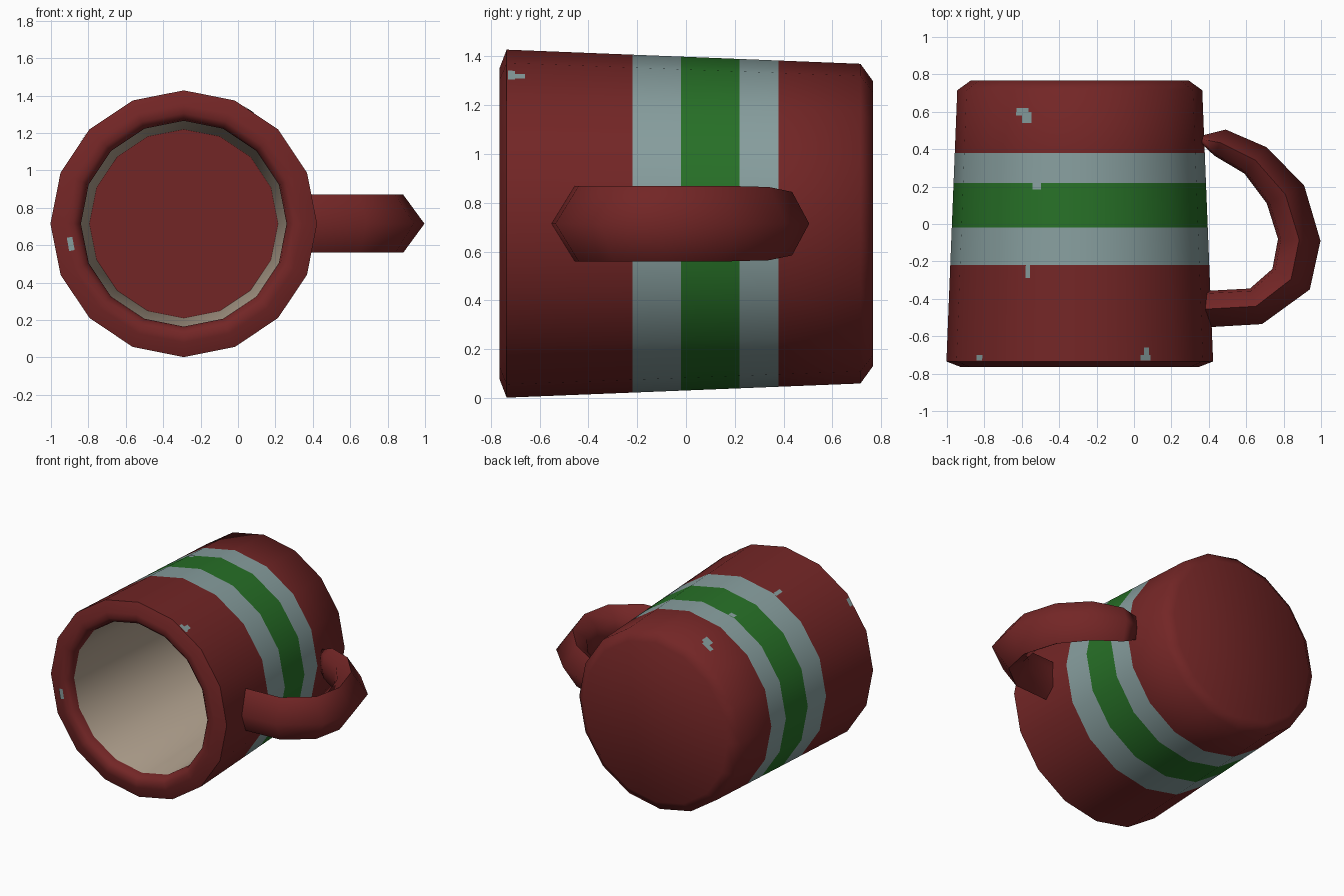
import bpy, bmesh, math
from mathutils import Vector

if "Cube" in bpy.data.objects:
    bpy.data.objects.remove(bpy.data.objects["Cube"])

CX, CZ, SIDES = -0.29, 0.715, 16


def material(name, rgb):
    m = bpy.data.materials.new(name)
    m.diffuse_color = (*rgb, 1)
    m.use_nodes = True
    m.node_tree.nodes["Principled BSDF"].inputs["Base Color"].default_value = m.diffuse_color
    return m


RED = material("dark red", (0.171, 0.019, 0.019))
GREY = material("pale grey blue", (0.242, 0.342, 0.342))
GREEN = material("green", (0.020, 0.162, 0.020))
CREAM = material("cream", (0.445, 0.361, 0.275))


def finish(bm, name, mats, angle=None):
    mesh = bpy.data.meshes.new(name)
    bm.to_mesh(mesh)
    bm.free()
    for m in mats:
        mesh.materials.append(m)
    ob = bpy.data.objects.new(name, mesh)
    bpy.context.collection.objects.link(ob)
    if angle:
        bpy.ops.object.select_all(action='DESELECT')
        ob.select_set(True)
        bpy.context.view_layer.objects.active = ob
        bpy.ops.object.shade_smooth_by_angle(angle=math.radians(angle))
    return ob


def around(r, y, step):
    # point on the mug at a step clockwise from the top, seen from the opening
    a = 2 * math.pi * step / SIDES
    return Vector((CX + r * math.sin(a), y, CZ + r * math.cos(a)))


def loft(bm, rings, slots):
    for a, b, slot in zip(rings, rings[1:], slots):
        n = len(a)
        for i in range(n):
            f = bm.faces.new((a[i], a[(i + 1) % n], b[(i + 1) % n], b[i]))
            f.material_index = slot


def wall_radius(y):
    return 0.713 - (y + 0.735) * 0.058 / 1.45


# Mug body lying on its side: floor, inner wall, rim, striped outer wall, base
profile = [(0.505, 0.66), (0.55, -0.70), (0.56, -0.74), (0.59, -0.765),
           (0.635, -0.765), (0.713, -0.735)]
profile += [(wall_radius(y), y) for y in (-0.22, -0.02, 0.22, 0.38, 0.715)]
profile += [(0.583, 0.767)]
slots = [3, 0, 0, 0, 0, 0, 1, 2, 1, 0, 0]
bm = bmesh.new()
rings = [[bm.verts.new(around(r, y, s)) for s in range(SIDES)] for r, y in profile]
loft(bm, rings, slots)
bm.faces.new(rings[0])
bm.faces.new(rings[-1])
bmesh.ops.recalc_face_normals(bm, faces=bm.faces)
finish(bm, "mug_body", [RED, GREY, GREEN, CREAM], 55)

# Handle: pointed section lofted along outer and inner edge points (x, y, x, y, half height)
stations = [(0.37, 0.475, 0.36, 0.43, 0.09), (0.49, 0.505, 0.43, 0.365, 0.13),
            (0.71, 0.41, 0.59, 0.27, 0.15), (0.91, 0.205, 0.71, 0.11, 0.155),
            (0.997, -0.09, 0.77, -0.08, 0.155), (0.94, -0.35, 0.74, -0.24, 0.155),
            (0.685, -0.535, 0.62, -0.345, 0.155), (0.34, -0.555, 0.34, -0.36, 0.155)]
section = [(0, 0), (0.5, 1), (0.93, 0.6), (1, 0), (0.93, -0.6), (0.5, -1)]
bm = bmesh.new()
rings = []
for ox, oy, ix, iy, h in stations:
    outer, inner = Vector((ox, oy, CZ)), Vector((ix, iy, CZ))
    rings.append([bm.verts.new(outer.lerp(inner, t) + Vector((0, 0, h * s)))
                  for t, s in section])
loft(bm, rings, [0] * len(rings))
bm.faces.new(rings[0])
bm.faces.new(rings[-1])
bmesh.ops.recalc_face_normals(bm, faces=bm.faces)
finish(bm, "handle", [RED], 75)

# Worn paint chips on the wall: step range around the mug, y range
chips = [(-1.25, -1.02, 0.54, 0.60), (-1.4, -1.1, 0.58, 0.62),
         (-1.1, -1.0, -0.29, -0.22), (1.22, 1.45, -0.73, -0.70),
         (1.3, 1.42, -0.70, -0.66), (-2.3, -2.1, -0.73, -0.70),
         (-0.97, -0.8, 0.185, 0.22)]
bm = bmesh.new()


def facet_point(step, low, y):
    r = wall_radius(y) + 0.003
    return around(r, y, low).lerp(around(r, y, low + 1), step - low)


for s0, s1, y0, y1 in chips:
    low = math.floor(s0)
    pts = [(s0, y0), (s1, y0), (s1, y1), (s0, y1)]
    bm.faces.new([bm.verts.new(facet_point(s, low, y)) for s, y in pts])
# Chips on the front of the rim: radius range, step range
for r0, r1, s0, s1 in [(0.60, 0.63, -4.6, -4.3)]:
    pts = [(r0, s0), (r1, s0), (r1, s1), (r0, s1)]
    bm.faces.new([bm.verts.new(around(r, -0.768, s)) for r, s in pts])
bmesh.ops.recalc_face_normals(bm, faces=bm.faces)
for f in bm.faces:
    c = f.calc_center_median()
    out = Vector((c.x - CX, 0, c.z - CZ)) if c.y > -0.766 else Vector((0, -1, 0))
    if f.normal.dot(out) < 0:
        f.normal_flip()
finish(bm, "paint_chips", [GREY])
